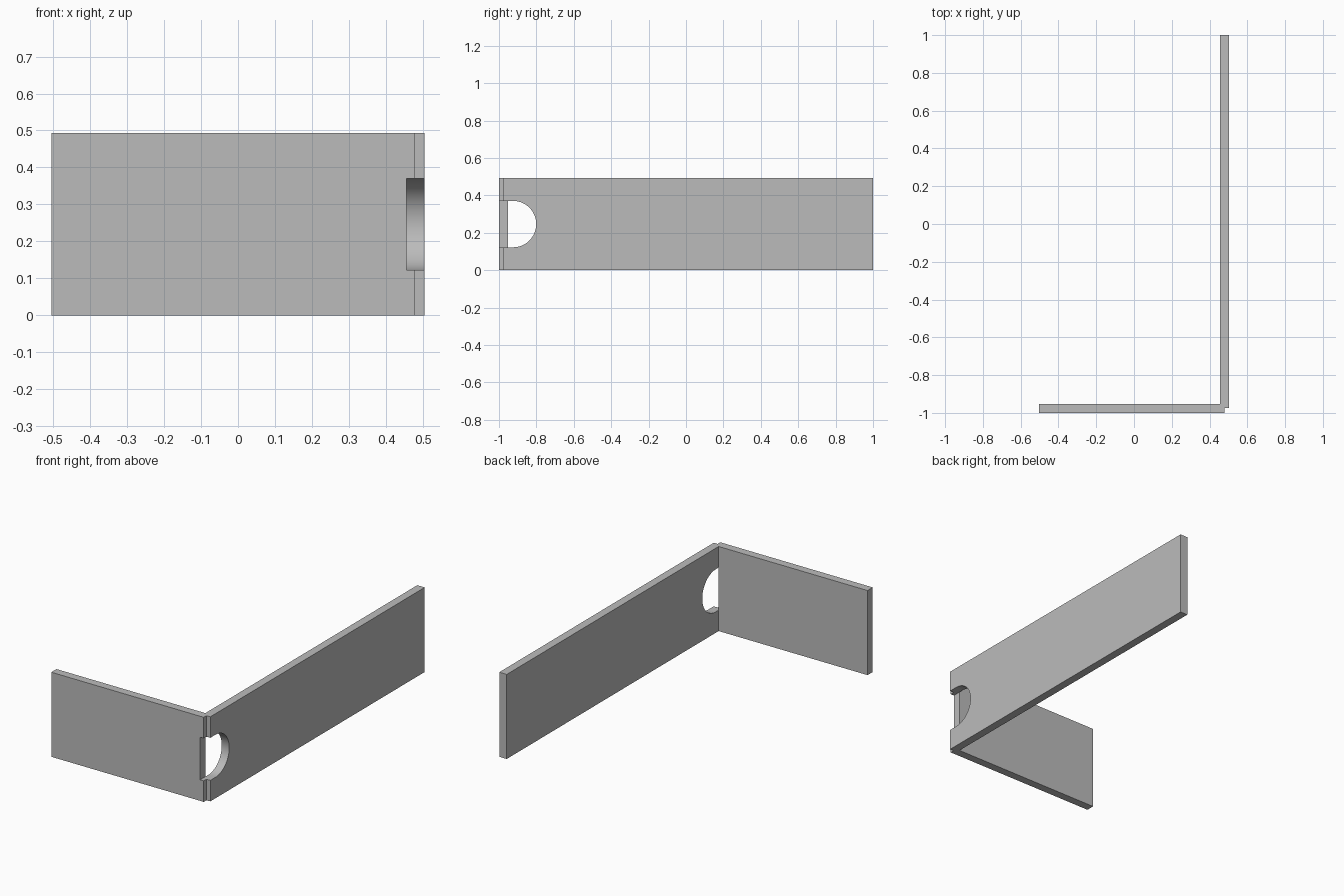
import bpy, bmesh
from math import sin, cos, pi
from mathutils import Vector

default = bpy.data.objects.get("Cube")
if default:
    bpy.data.objects.remove(default, do_unlink=True)

HEIGHT = 0.493
LEFT, INNER_X, OUTER_X = -0.504, 0.456, 0.504
FRONT, INNER_Y, BACK = -1.0, -0.952, 1.0
STEP = 0.025                       # rebate on the outer corner
HOLE_Y, HOLE_R = -0.925, 0.124

grey = bpy.data.materials.new("plain grey")
grey.use_nodes = True
colour = (0.5, 0.5, 0.5, 1)
grey.diffuse_color = colour
grey.node_tree.nodes["Principled BSDF"].inputs["Base Color"].default_value = colour


def prism(name, profile, direction):
    """Extrude a closed outline into a solid."""
    bm = bmesh.new()
    face = bm.faces.new([bm.verts.new(p) for p in profile])
    top = bmesh.ops.extrude_face_region(bm, geom=[face])["geom"]
    bmesh.ops.translate(bm, vec=Vector(direction),
                        verts=[v for v in top if isinstance(v, bmesh.types.BMVert)])
    bmesh.ops.recalc_face_normals(bm, faces=bm.faces)
    mesh = bpy.data.meshes.new(name)
    bm.to_mesh(mesh)
    bm.free()
    mesh.materials.append(grey)
    obj = bpy.data.objects.new(name, mesh)
    bpy.context.collection.objects.link(obj)
    return obj


# L-shaped wall with a stepped outer corner
outline = [(LEFT, FRONT), (OUTER_X - STEP, FRONT), (OUTER_X - STEP, FRONT + STEP),
           (OUTER_X, FRONT + STEP), (OUTER_X, BACK), (INNER_X, BACK),
           (INNER_X, INNER_Y), (LEFT, INNER_Y)]
wall = prism("corner_wall", [(x, y, 0) for x, y in outline], (0, 0, HEIGHT))

# Round-ended slot opening through the corner
mid = HEIGHT / 2
arc = [-pi / 2 + pi * i / 48 for i in range(49)]
slot = [(INNER_X, HOLE_Y + HOLE_R * cos(a), mid + HOLE_R * sin(a)) for a in arc]
slot += [(INNER_X, FRONT - 0.1, mid + HOLE_R), (INNER_X, FRONT - 0.1, mid - HOLE_R)]
cutter = prism("slot_cutter", slot, (0.2, 0, 0))
cutter.hide_render = True

cut = wall.modifiers.new("slot", 'BOOLEAN')
cut.operation = 'DIFFERENCE'
cut.solver = 'EXACT'
cut.object = cutter

bpy.ops.object.select_all(action='DESELECT')
wall.select_set(True)
bpy.context.view_layer.objects.active = wall
bpy.ops.object.modifier_apply(modifier=cut.name)
bpy.data.objects.remove(cutter, do_unlink=True)
bpy.ops.object.shade_smooth_by_angle(angle=pi / 6)
